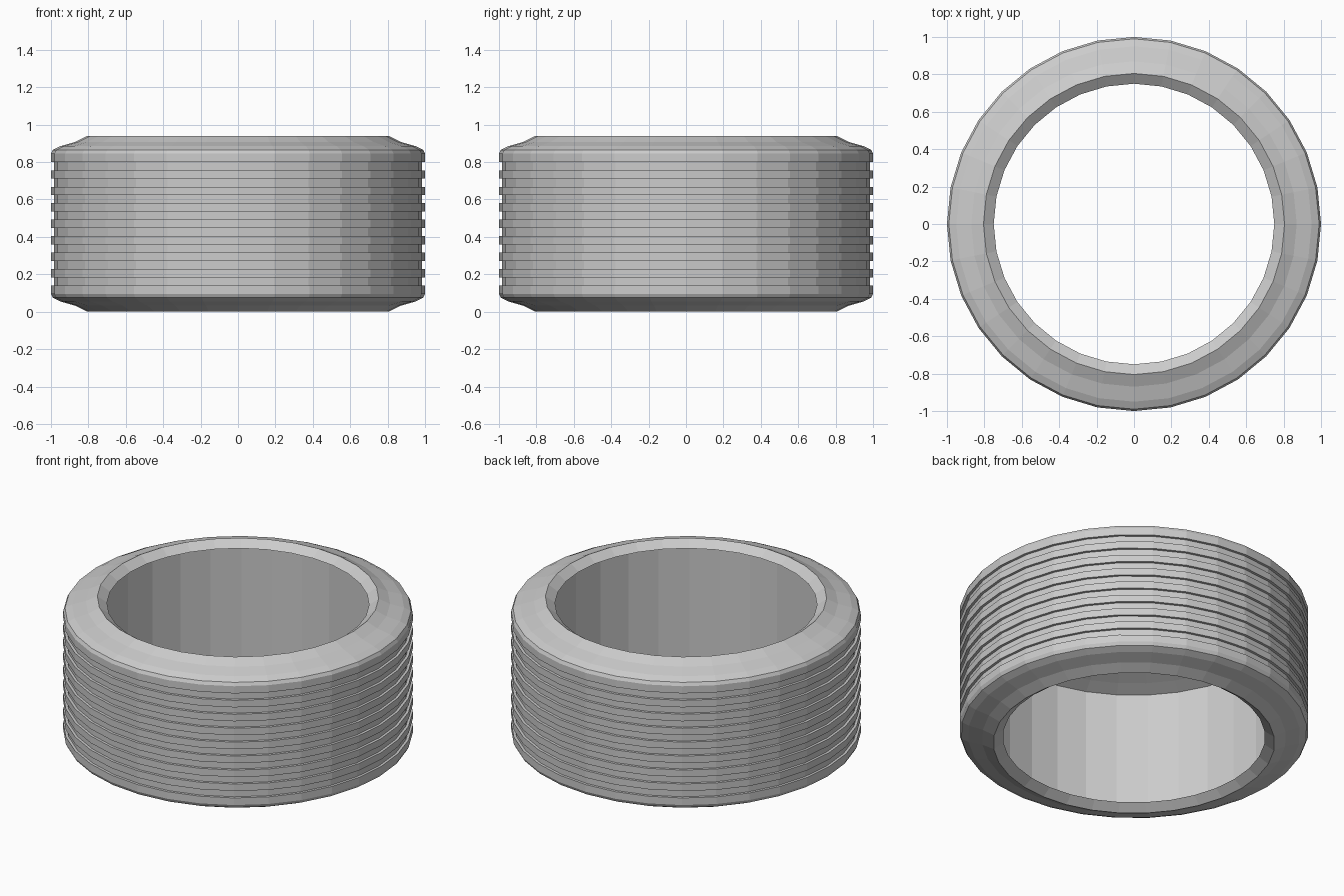
import bpy, bmesh, math

if "Cube" in bpy.data.objects:
    bpy.data.objects.remove(bpy.data.objects["Cube"])

SIDES = 32      # low-poly ring
HEIGHT = 0.94
RIDGE_R, GROOVE_R = 1.0, 0.984

# Single flat grey
grey = bpy.data.materials.new("light grey")
grey.diffuse_color = (0.6, 0.6, 0.6, 1)
grey.use_nodes = True
grey.node_tree.nodes["Principled BSDF"].inputs["Base Color"].default_value = grey.diffuse_color

# Upper half shoulder, from the inner wall over the lip to the outer tread
shoulder = [(0.91, 0.84), (0.83, 0.872), (0.75, 0.90), (0.805, 0.94),
            (0.87, 0.908), (0.95, 0.885), (0.99, 0.865), (1.0, 0.845)]

# Tread: alternating grooves and ridges, top to bottom
z_top, z_bot, bands = 0.80, 0.14, 15
step = (z_top - z_bot) / bands
tread = [(RIDGE_R, z_top)]
for i in range(bands):
    r = GROOVE_R if i % 2 == 0 else RIDGE_R
    tread += [(r, z_top - i * step), (r, z_top - (i + 1) * step)]
tread.append((RIDGE_R, z_bot))
# drop coincident neighbours
tread = [p for i, p in enumerate(tread)
         if i == 0 or math.dist(p, tread[i - 1]) > 1e-6]

lower = [(r, HEIGHT - z) for r, z in reversed(shoulder)]
profile = shoulder + tread + lower


def lathe(name, pts, sides, mat):
    """Revolve a closed (radius, z) profile around the z axis."""
    bm = bmesh.new()
    rings = []
    for k in range(sides):
        a = 2 * math.pi * k / sides
        rings.append([bm.verts.new((r * math.cos(a), r * math.sin(a), z))
                      for r, z in pts])
    n = len(pts)
    for k in range(sides):
        a, b = rings[k], rings[(k + 1) % sides]
        for i in range(n):
            j = (i + 1) % n
            bm.faces.new((a[i], a[j], b[j], b[i]))
    bmesh.ops.recalc_face_normals(bm, faces=bm.faces)
    me = bpy.data.meshes.new(name)
    bm.to_mesh(me)
    bm.free()
    me.materials.append(mat)
    ob = bpy.data.objects.new(name, me)
    bpy.context.collection.objects.link(ob)
    return ob


# Hollow grooved tyre ring
lathe("tyre", profile, SIDES, grey)
